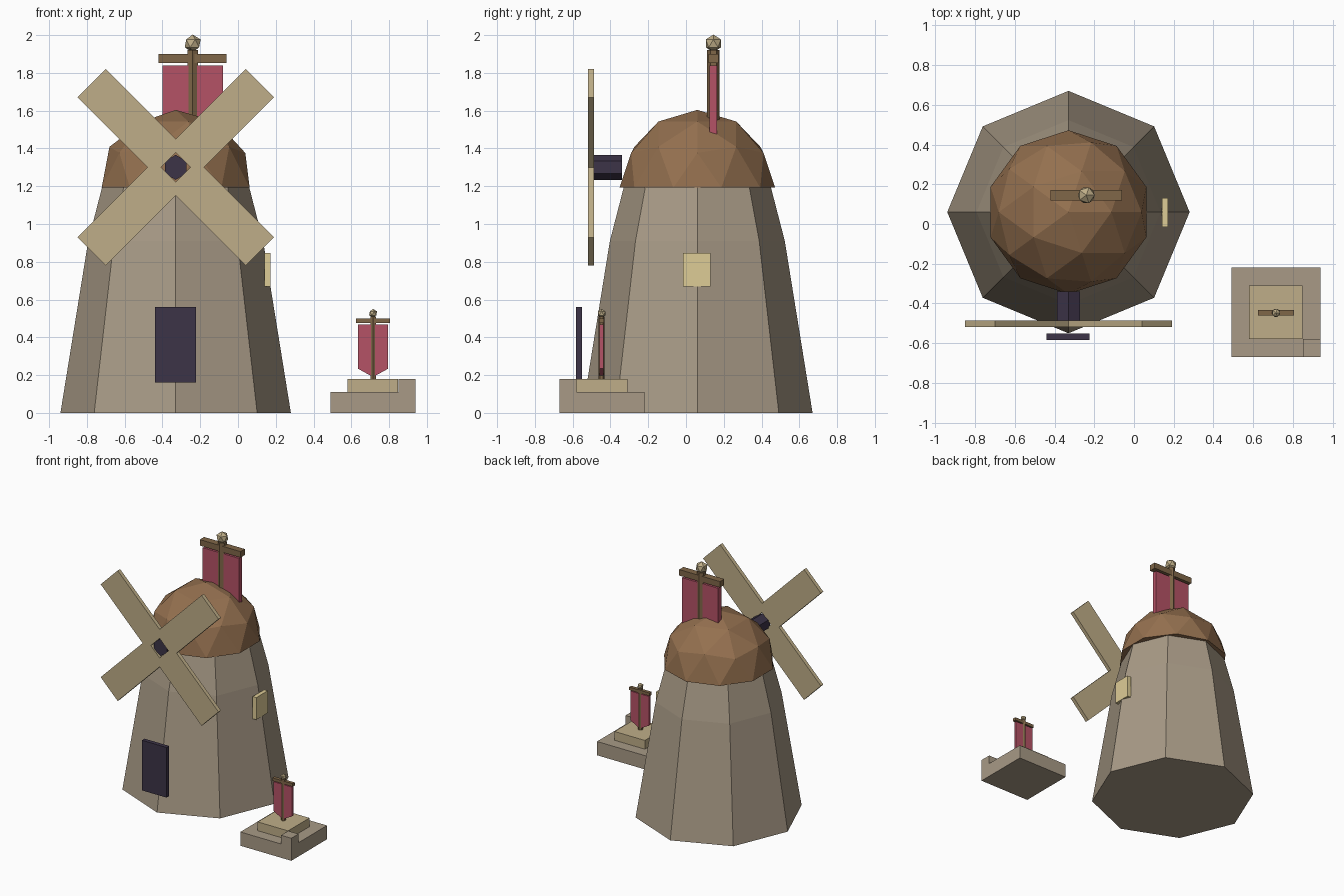
import bpy, bmesh, math
from mathutils import Matrix, Vector

if "Cube" in bpy.data.objects:
    bpy.data.objects.remove(bpy.data.objects["Cube"])


def material(name, hexcol):
    m = bpy.data.materials.new(name)
    rgb = [int(hexcol[i:i + 2], 16) / 255 for i in (0, 2, 4)]
    m.diffuse_color = [((c + 0.055) / 1.055) ** 2.4 for c in rgb] + [1]
    m.use_nodes = True
    m.node_tree.nodes["Principled BSDF"].inputs["Base Color"].default_value = m.diffuse_color
    return m


STONE = material("stone", "A89A86")
ROOF = material("roof", "94704F")
TAN = material("tan", "BFAE88")
DARK = material("dark", "3C3347")
WOOD = material("wood", "806748")
CLOTH = material("cloth", "B55266")
GLOW = material("window_glow", "DECC96")


def finish(name, bm, mat):
    bmesh.ops.recalc_face_normals(bm, faces=bm.faces)
    me = bpy.data.meshes.new(name)
    bm.to_mesh(me)
    bm.free()
    me.materials.append(mat)
    ob = bpy.data.objects.new(name, me)
    bpy.context.collection.objects.link(ob)
    return ob


def box(name, x, y, z, mat, matrix=Matrix()):
    """Box from (min, max) ranges on each axis."""
    bm = bmesh.new()
    bmesh.ops.create_cube(bm, size=1)
    for v in bm.verts:
        v.co = [(r[0] + r[1]) / 2 + c * (r[1] - r[0]) for r, c in zip((x, y, z), v.co)]
    bm.transform(matrix)
    return finish(name, bm, mat)


def lathe(name, sides, rings, mat, matrix, start=0.0):
    """Faceted solid from (radius, height) rings."""
    bm = bmesh.new()
    loops = [[bm.verts.new((r * math.cos(start + math.tau * i / sides),
                            r * math.sin(start + math.tau * i / sides), z))
              for i in range(sides)] for r, z in rings]
    for a, b in zip(loops, loops[1:]):
        for i in range(sides):
            j = (i + 1) % sides
            bm.faces.new((a[i], a[j], b[j], b[i]))
    bm.faces.new(loops[0])
    bm.faces.new(loops[-1])
    bm.transform(matrix)
    return finish(name, bm, mat)


def ball(name, subdivisions, radius, centre, mat, half=False):
    bm = bmesh.new()
    bmesh.ops.create_icosphere(bm, subdivisions=subdivisions, radius=radius)
    if half:
        cut = bmesh.ops.bisect_plane(bm, geom=bm.verts[:] + bm.edges[:] + bm.faces[:],
                                     dist=1e-4, plane_co=(0, 0, 0), plane_no=(0, 0, -1),
                                     clear_outer=True)
        bmesh.ops.holes_fill(bm, edges=[e for e in bm.edges if e.is_boundary])
    bm.transform(Matrix.Translation(centre))
    return finish(name, bm, mat)


def flag(prefix, base, s):
    """Standard: pole, crossbar, pointed banner and finial."""
    place = Matrix.Translation(base) @ Matrix.Scale(s, 4)
    lathe(prefix + "_pole", 6, [(0.0165, 0), (0.0165, 0.33)], WOOD, place, math.pi / 2)
    box(prefix + "_crossbar", (-0.09, 0.09), (-0.0135, 0.0135), (0.295, 0.319), WOOD, place)
    ball(prefix + "_finial", 1, 0.0235 * s, Vector(base) + Vector((0, 0, 0.347 * s)), TAN)
    bm = bmesh.new()
    outline = [(-0.08, 0.288), (-0.08, 0.054), (0, 0.01), (0.08, 0.054), (0.08, 0.288)]
    f = bm.faces.new([bm.verts.new((x, -0.01, z)) for x, z in outline])
    ext = bmesh.ops.extrude_face_region(bm, geom=[f])["geom"]
    bmesh.ops.translate(bm, vec=(0, 0.02, 0),
                        verts=[g for g in ext if isinstance(g, bmesh.types.BMVert)])
    bm.transform(place)
    finish(prefix + "_banner", bm, CLOTH)


# Mill tower and domed cap
CX, CY = -0.33, 0.06
lathe("tower", 8, [(0.61, 0), (0.463, 0.91), (0.388, 1.2)], STONE,
      Matrix.Translation((CX, CY, 0)))
ball("dome_cap", 2, 0.412, (CX, CY, 1.192), ROOF, half=True)

# Door and side window
box("door", (-0.44, -0.223), (-0.583, -0.55), (0.16, 0.56), DARK)
box("window", (0.14, 0.172), (-0.015, 0.13), (0.67, 0.847), GLOW)

# Axle and four sails
HZ = 1.3
lathe("axle", 6, [(0.066, 0), (0.066, 0.165)], DARK,
      Matrix.Translation((CX, -0.34, HZ)) @ Matrix.Rotation(math.pi / 2, 4, 'X'), math.pi / 2)
for i in range(4):
    turn = Matrix.Translation((CX, 0, HZ)) @ Matrix.Rotation(math.radians(45 + 90 * i), 4, 'Y')
    box(f"sail_{i + 1}", (0.055, 0.63), (-0.518, -0.487), (-0.106, 0.106), TAN, turn)

# Stepped pedestal with a raised corner block
box("pedestal_base", (0.49, 0.94), (-0.67, -0.22), (0, 0.11), STONE)
box("pedestal_step", (0.58, 0.848), (-0.58, -0.31), (0.11, 0.18), TAN)
box("pedestal_corner", (0.85, 0.94), (-0.67, -0.58), (0.11, 0.18), STONE)

# Large roof standard and small pedestal standard
flag("roof_flag", (-0.24, 0.145, 1.262), 2)
flag("pedestal_flag", (0.715, -0.447, 0.18), 1)
